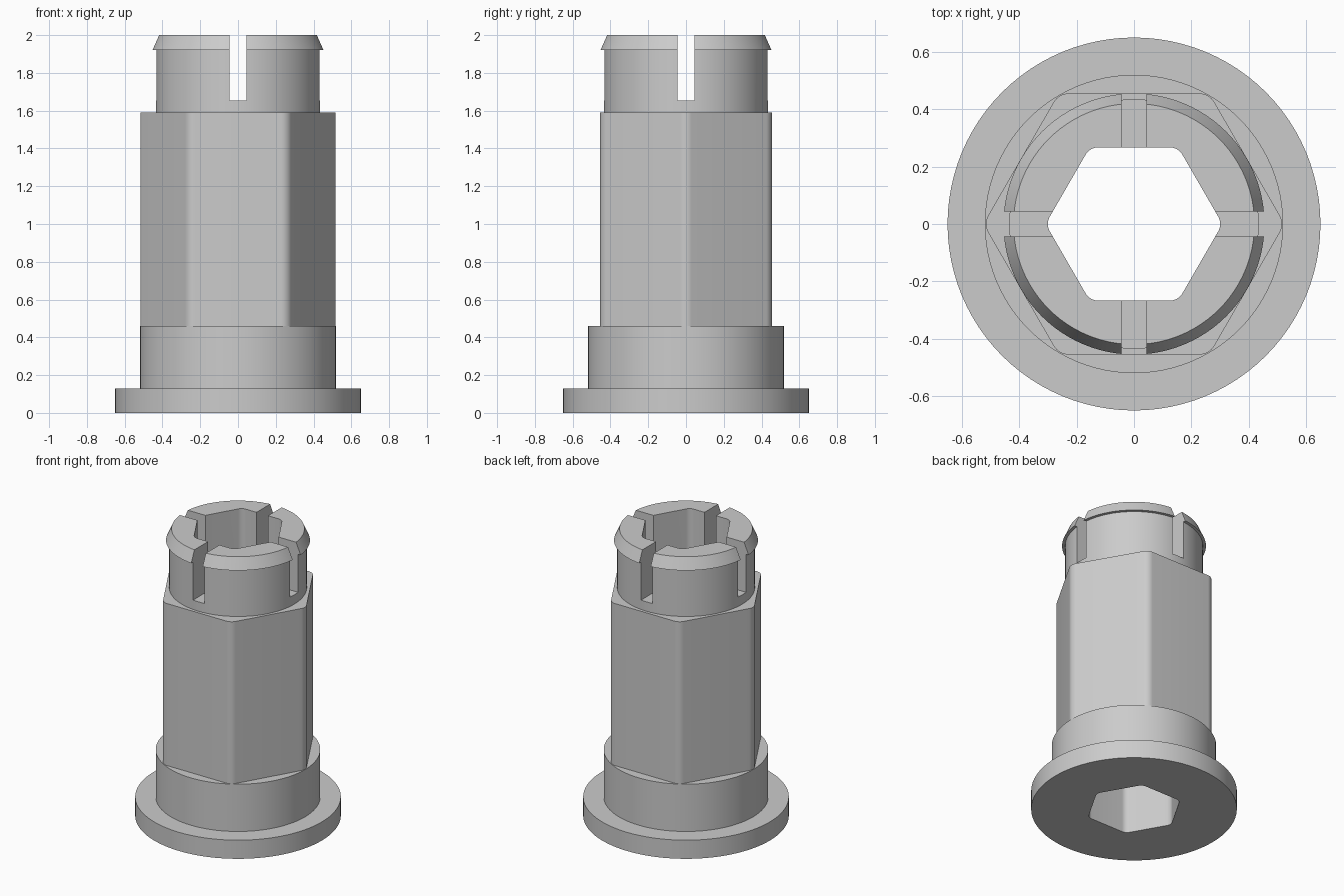
import bpy, bmesh, math
from mathutils import Vector

cube = bpy.data.objects.get("Cube")
if cube:
    bpy.data.objects.remove(cube, do_unlink=True)

grey = bpy.data.materials.new("plain_grey")
grey.use_nodes = True
COLOUR = (0.6, 0.6, 0.6, 1)
grey.diffuse_color = COLOUR
grey.node_tree.nodes["Principled BSDF"].inputs["Base Color"].default_value = COLOUR


def loft(name, rings):
    """Closed solid through a stack of matching rings of points."""
    bm = bmesh.new()
    loops = [[bm.verts.new(p) for p in ring] for ring in rings]
    n = len(loops[0])
    for low, high in zip(loops, loops[1:]):
        for i in range(n):
            j = (i + 1) % n
            bm.faces.new((low[i], low[j], high[j], high[i]))
    bm.faces.new(loops[0][::-1])
    bm.faces.new(loops[-1])
    bmesh.ops.recalc_face_normals(bm, faces=bm.faces)
    mesh = bpy.data.meshes.new(name)
    bm.to_mesh(mesh)
    bm.free()
    mesh.materials.append(grey)
    obj = bpy.data.objects.new(name, mesh)
    bpy.context.collection.objects.link(obj)
    return obj


def turned(name, profile, sides=96):
    """Solid of revolution from (radius, height) pairs."""
    turn = [2 * math.pi * i / sides for i in range(sides)]
    return loft(name, [[(r * math.cos(a), r * math.sin(a), z) for a in turn]
                       for r, z in profile])


def hex_prism(name, apothem, radius, bottom, top, steps=8):
    """Hexagonal prism with rounded corners and flats facing front and back."""
    reach = (apothem - radius) / math.cos(math.pi / 6)
    points = []
    for k in range(6):
        mid = k * math.pi / 3
        for s in range(steps + 1):
            a = mid + (s / steps - 0.5) * math.pi / 3
            points.append((reach * math.cos(mid) + radius * math.cos(a),
                           reach * math.sin(mid) + radius * math.sin(a)))
    return loft(name, [[(x, y, z) for x, y in points] for z in (bottom, top)])


def box(name, hx, hy, bottom, top):
    corners = ((-hx, -hy), (hx, -hy), (hx, hy), (-hx, hy))
    return loft(name, [[(x, y, z) for x, y in corners] for z in (bottom, top)])


def combine(target, tool, operation):
    mod = target.modifiers.new(tool.name, 'BOOLEAN')
    mod.operation = operation
    mod.solver = 'EXACT'
    mod.object = tool
    bpy.context.view_layer.objects.active = target
    bpy.ops.object.modifier_apply(modifier=mod.name)
    bpy.data.objects.remove(tool, do_unlink=True)


# Flange and round collar
bushing = turned("hex_bushing", [(0.65, 0), (0.65, 0.13), (0.52, 0.13), (0.52, 0.46)])

# Hexagonal shank, then the snap-fit neck with its tapered lip
combine(bushing, hex_prism("hex_shank", 0.455, 0.06, 0.3, 1.59), 'UNION')
combine(bushing, turned("snap_neck", [(0.435, 1.4), (0.435, 1.92),
                                      (0.455, 1.92), (0.42, 2)]), 'UNION')

# Hexagonal bore and crossed slots that part the neck into four fingers
combine(bushing, hex_prism("bore", 0.267, 0.05, -0.2, 2.2), 'DIFFERENCE')
combine(bushing, box("slot_across", 0.8, 0.044, 1.655, 2.2), 'DIFFERENCE')
combine(bushing, box("slot_along", 0.044, 0.8, 1.655, 2.2), 'DIFFERENCE')

# Smooth round walls, keeping edges crisp
bpy.ops.object.select_all(action='DESELECT')
bushing.select_set(True)
bpy.context.view_layer.objects.active = bushing
bpy.ops.object.shade_smooth_by_angle(angle=math.radians(30))
